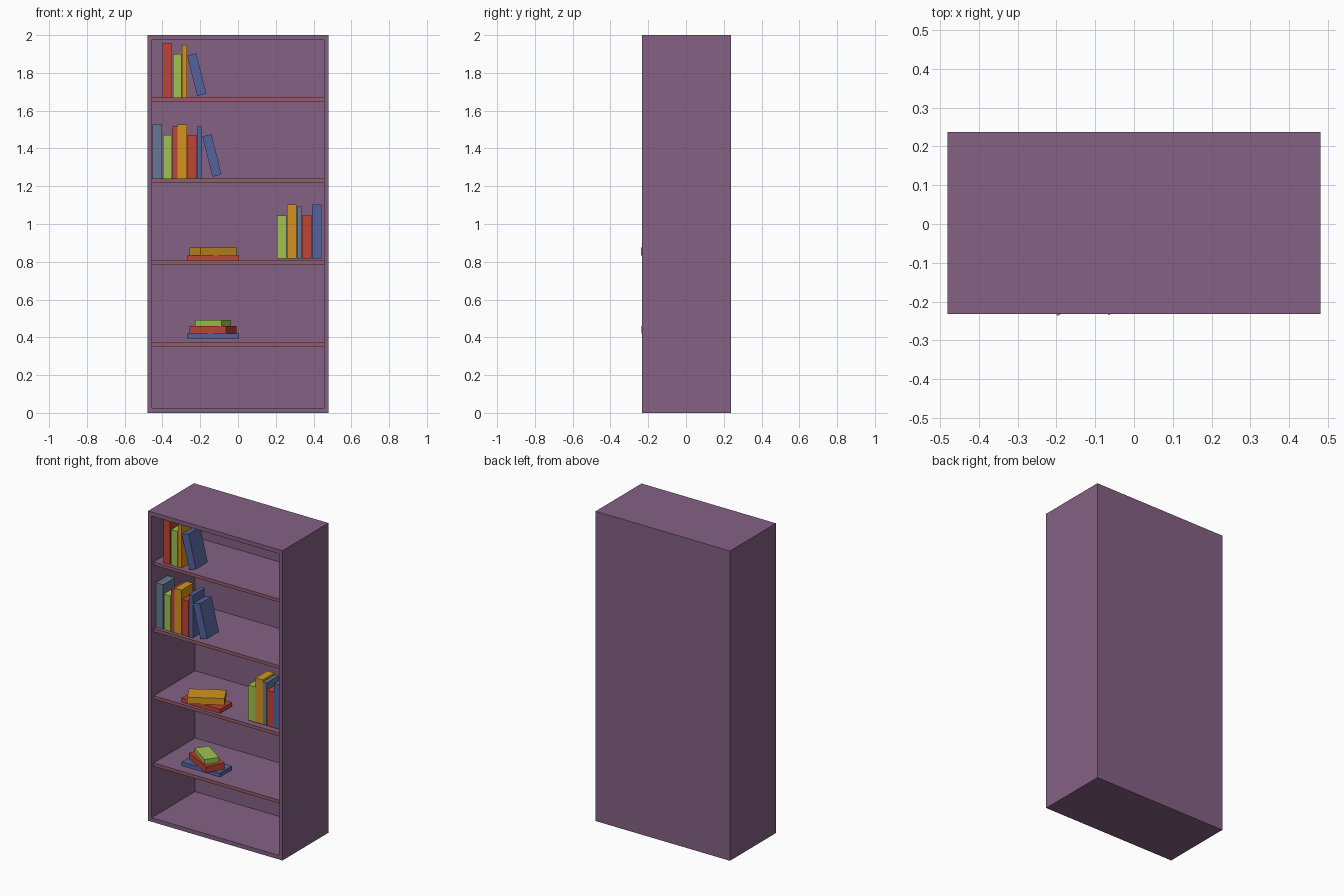
import bpy, bmesh, math
from mathutils import Matrix

if "Cube" in bpy.data.objects:
    bpy.data.objects.remove(bpy.data.objects["Cube"])


def srgb(r, g, b):
    def lin(c):
        c /= 255
        return c / 12.92 if c <= 0.04045 else ((c + 0.055) / 1.055) ** 2.4
    return (lin(r), lin(g), lin(b), 1)


def material(name, rgb):
    m = bpy.data.materials.new(name)
    m.diffuse_color = srgb(*rgb)
    m.use_nodes = True
    m.node_tree.nodes["Principled BSDF"].inputs["Base Color"].default_value = m.diffuse_color
    return m


PURPLE = material("purple", (133, 97, 132))
EDGE = material("red_brown", (150, 92, 102))
RED = material("red", (192, 68, 54))
GREEN = material("lime_green", (160, 194, 78))
ORANGE = material("orange", (212, 148, 32))
BLUE = material("blue", (84, 100, 158))
SLATE = material("slate", (102, 122, 146))


def add_object(name, bm, *mats):
    me = bpy.data.meshes.new(name)
    bm.to_mesh(me)
    bm.free()
    for m in mats:
        me.materials.append(m)
    ob = bpy.data.objects.new(name, me)
    bpy.context.collection.objects.link(ob)
    return ob


def box(size, center, rot=None):
    bm = bmesh.new()
    mat = Matrix.Translation(center) @ (rot or Matrix()) @ Matrix.Diagonal((*size, 1))
    bmesh.ops.create_cube(bm, size=1, matrix=mat)
    return bm


# Cabinet: box with an inset, hollowed front
FRONT, BACK, WALL = -0.232, 0.237, 0.026
bm = box((0.96, BACK - FRONT, 2), (0, (FRONT + BACK) / 2, 1))
bm.normal_update()
face = min(bm.faces, key=lambda f: f.calc_center_median().y)
bmesh.ops.inset_region(bm, faces=[face], thickness=WALL, use_even_offset=True)
res = bmesh.ops.extrude_discrete_faces(bm, faces=[face])
for v in res["faces"][0].verts:
    v.co.y = BACK - WALL
bmesh.ops.recalc_face_normals(bm, faces=bm.faces)
add_object("cabinet", bm, PURPLE)

# Shelves with a coloured front edge
SHELF_FRONT, SHELF_BACK = -0.212, BACK - WALL
for i, top in enumerate((0.372, 0.806, 1.24, 1.67)):
    bm = box((0.908, SHELF_BACK - SHELF_FRONT, 0.021),
             (0, (SHELF_FRONT + SHELF_BACK) / 2, top - 0.0105))
    bm.normal_update()
    for f in bm.faces:
        f.material_index = 1 if f.normal.y < -0.5 else 0
    add_object(f"shelf_{i + 1}", bm, PURPLE, EDGE)

# Upright books: (colour, left x, right x, top z) in each row
DEPTH, BOOK_Y = 0.12, -0.13
rows = {
    1.671: [(RED, -0.40, -0.352, 1.957), (GREEN, -0.345, -0.30, 1.90),
            (ORANGE, -0.297, -0.27, 1.947)],
    1.241: [(SLATE, -0.453, -0.402, 1.528), (GREEN, -0.397, -0.349, 1.47),
            (RED, -0.346, -0.32, 1.517), (ORANGE, -0.319, -0.271, 1.528),
            (RED, -0.267, -0.219, 1.47), (BLUE, -0.218, -0.19, 1.517)],
    0.817: [(GREEN, 0.206, 0.257, 1.045), (ORANGE, 0.259, 0.310, 1.104),
            (SLATE, 0.312, 0.337, 1.092), (RED, 0.339, 0.390, 1.045),
            (BLUE, 0.392, 0.443, 1.104)],
}
for z0, books in rows.items():
    for mat, x0, x1, z1 in books:
        add_object("upright_book", box((x1 - x0, DEPTH, z1 - z0),
                   ((x0 + x1) / 2, BOOK_Y, (z0 + z1) / 2)), mat)

# Leaning books
for x, z in ((-0.218, 1.791), (-0.138, 1.363)):
    add_object("leaning_book", box((0.05, DEPTH, 0.22), (x, BOOK_Y, z),
               Matrix.Rotation(math.radians(-14), 4, 'Y')), BLUE)

# Flat stacked books: colour, length, width, bottom z, top z, turn
for mat, l, w, z0, z1, turn in (
        (RED, 0.274, DEPTH, 0.806, 0.833, 0),
        (ORANGE, 0.22, DEPTH, 0.833, 0.875, 30),
        (BLUE, 0.274, DEPTH, 0.394, 0.421, 0),
        (RED, 0.22, DEPTH, 0.421, 0.461, -28),
        (GREEN, 0.17, 0.09, 0.461, 0.493, -35)):
    add_object("flat_book", box((l, w, z1 - z0), (-0.132, BOOK_Y, (z0 + z1) / 2),
               Matrix.Rotation(math.radians(turn), 4, 'Z')), mat)
